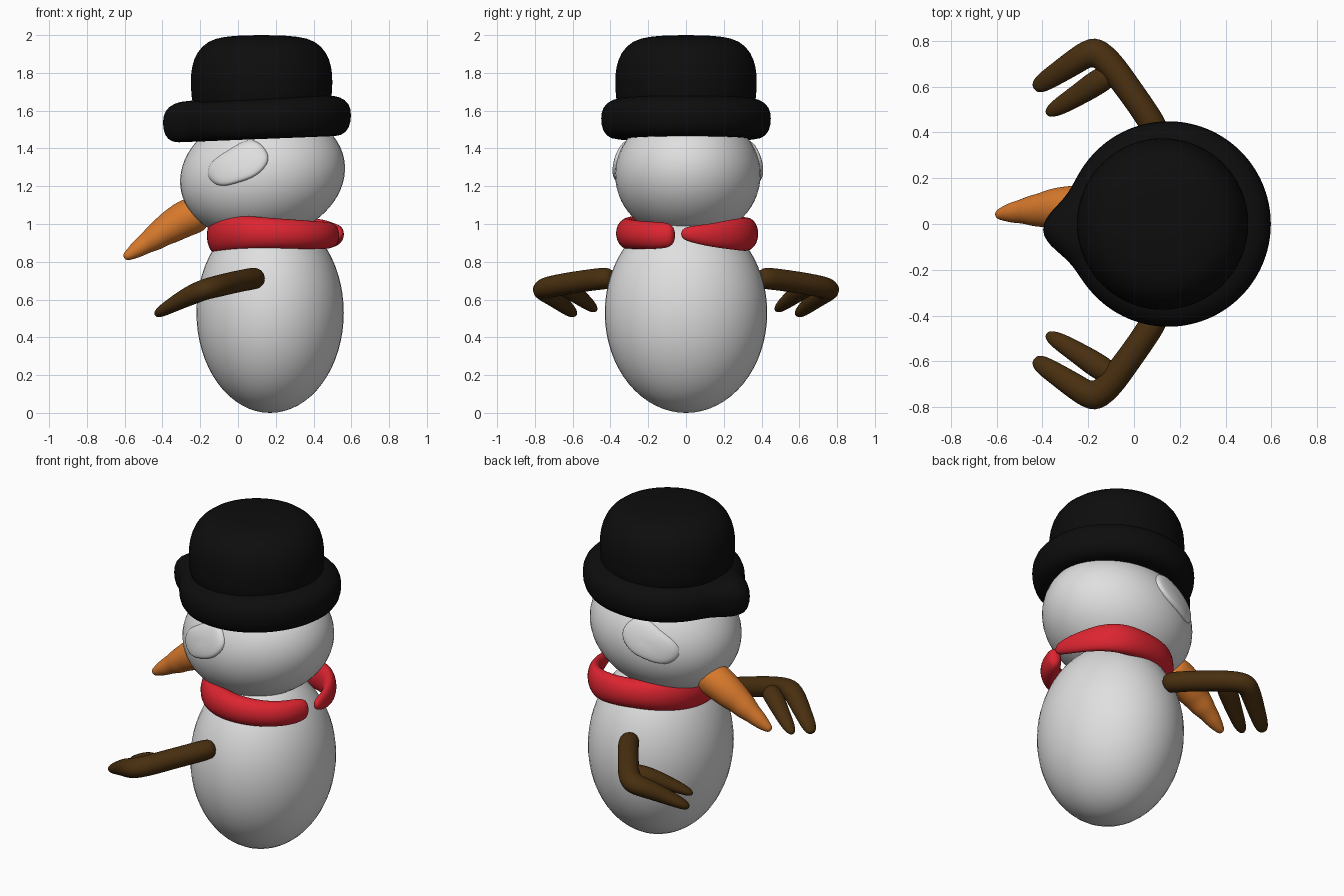
import bpy, bmesh, math
from mathutils import Vector, Matrix

if "Cube" in bpy.data.objects:
    bpy.data.objects.remove(bpy.data.objects["Cube"])


def material(name, rgb):
    m = bpy.data.materials.new(name)
    m.diffuse_color = (*rgb, 1)
    m.use_nodes = True
    m.node_tree.nodes["Principled BSDF"].inputs["Base Color"].default_value = m.diffuse_color
    return m


SNOW = material("snow white", (0.74, 0.74, 0.74))
BLACK = material("hat black", (0.004, 0.004, 0.004))
RED = material("scarf red", (0.72, 0.018, 0.03))
ORANGE = material("carrot orange", (0.68, 0.19, 0.025))
BROWN = material("stick brown", (0.065, 0.028, 0.005))


def finish(bm, name, mat, subsurf=0):
    bmesh.ops.recalc_face_normals(bm, faces=bm.faces)
    for f in bm.faces:
        f.smooth = True
    me = bpy.data.meshes.new(name)
    bm.to_mesh(me)
    bm.free()
    me.materials.append(mat)
    ob = bpy.data.objects.new(name, me)
    bpy.context.collection.objects.link(ob)
    if subsurf:
        mod = ob.modifiers.new("smooth", 'SUBSURF')
        mod.levels = mod.render_levels = subsurf
    return ob


def loft(name, rings, mat, subsurf=2):
    """Skin a list of closed rings and cap both ends."""
    bm = bmesh.new()
    vs = [[bm.verts.new(p) for p in r] for r in rings]
    n = len(vs[0])
    for a, b in zip(vs, vs[1:]):
        for i in range(n):
            j = (i + 1) % n
            bm.faces.new((a[i], a[j], b[j], b[i]))
    bm.faces.new(vs[0])
    bm.faces.new(vs[-1])
    return finish(bm, name, mat, subsurf)


def tube(name, pts, mat, sides=12):
    """Sweep an ellipse along points (x, y, z, half width, half height)."""
    c = [Vector(p[:3]) for p in pts]
    rings = []
    for i, p in enumerate(pts):
        t = Vector()
        if i > 0:
            t += (c[i] - c[i - 1]).normalized()
        if i < len(c) - 1:
            t += (c[i + 1] - c[i]).normalized()
        t.normalize()
        side = t.cross(Vector((0, 0, 1))).normalized()
        up = side.cross(t)
        rings.append([c[i] + side * p[3] * math.cos(a) + up * p[4] * math.sin(a)
                      for a in (2 * math.pi * k / sides for k in range(sides))])
    return loft(name, rings, mat)


def ellipsoid(name, centre, radii, mat, tilt=0.0):
    bm = bmesh.new()
    bmesh.ops.create_uvsphere(bm, u_segments=48, v_segments=32, radius=1)
    bm.transform(Matrix.Translation(centre) @ Matrix.Rotation(tilt, 4, 'Y')
                 @ Matrix.Diagonal((*radii, 1)))
    return finish(bm, name, mat)


# Body and head
HEAD_C, HEAD_R, TILT = Vector((0.13, 0.01, 1.26)), (0.44, 0.385, 0.34), -0.2
ellipsoid("body", (0.17, 0, 0.53), (0.39, 0.43, 0.53), SNOW)
ellipsoid("head", HEAD_C, HEAD_R, SNOW, TILT)


def head_depth(x, z):
    """Half depth of the head at a side-view position."""
    dx, dz = x - HEAD_C.x, z - HEAD_C.z
    u = dx * math.cos(TILT) - dz * math.sin(TILT)
    w = dx * math.sin(TILT) + dz * math.cos(TILT)
    return HEAD_R[1] * math.sqrt(max(0, 1 - (u / HEAD_R[0])**2 - (w / HEAD_R[2])**2))


# Slanted raised eye pads on both sides of the head
EYE = [(-0.17, 1.25), (-0.15, 1.33), (-0.05, 1.39), (0.06, 1.46), (0.13, 1.42),
       (0.18, 1.34), (0.10, 1.25), (0.0, 1.22), (-0.10, 1.19)]
for s, label in ((-1, "right"), (1, "left")):
    rings = []
    for k, off in ((1.05, -0.03), (1.02, 0.008), (0.92, 0.022), (0.6, 0.02), (0.25, 0.018)):
        ring = []
        for x, z in EYE:
            px, pz = 0.005 + (x - 0.005) * k, 1.325 + (z - 1.325) * k
            ring.append((px, HEAD_C.y + s * (head_depth(px, pz) + off), pz))
        rings.append(ring)
    loft("eye_pad_" + label, rings, SNOW)

# Carrot nose with slightly uneven rings
nose = [(-0.17, 0.07, 1.07, 0.10), (-0.27, 0.07, 1.035, 0.103), (-0.33, 0.07, 1.00, 0.094),
        (-0.37, 0.065, 0.975, 0.088), (-0.41, 0.06, 0.95, 0.076), (-0.45, 0.058, 0.92, 0.07),
        (-0.49, 0.055, 0.895, 0.054), (-0.53, 0.05, 0.868, 0.048), (-0.57, 0.045, 0.84, 0.033),
        (-0.605, 0.04, 0.82, 0.018)]
tube("carrot_nose", [(*p, p[3]) for p in nose], ORANGE)

# Scarf, open at the back with one end flaring outward
tube("scarf", [
    (0.515, -0.06, 0.94, 0.03, 0.05), (0.49, -0.11, 0.94, 0.05, 0.075),
    (0.44, -0.21, 0.94, 0.06, 0.075), (0.33, -0.29, 0.945, 0.065, 0.08),
    (0.17, -0.32, 0.95, 0.07, 0.085), (0.02, -0.27, 0.955, 0.07, 0.095),
    (-0.08, -0.15, 0.95, 0.07, 0.11), (-0.11, 0.0, 0.93, 0.07, 0.11),
    (-0.08, 0.15, 0.95, 0.07, 0.11), (0.02, 0.27, 0.955, 0.07, 0.095),
    (0.17, 0.32, 0.95, 0.07, 0.085), (0.34, 0.33, 0.945, 0.06, 0.095),
    (0.45, 0.25, 0.945, 0.045, 0.085), (0.51, 0.14, 0.94, 0.035, 0.065),
    (0.535, 0.05, 0.945, 0.03, 0.05), (0.54, -0.03, 0.95, 0.02, 0.03)], RED)

# Stick arms, each with two fingers
for s, label in ((-1, "right"), (1, "left")):
    arm = [(0.11, 0.38, 0.715, 0.06, 0.06), (0.07, 0.46, 0.71, 0.06, 0.06),
           (-0.03, 0.60, 0.69, 0.06, 0.06), (-0.11, 0.71, 0.67, 0.065, 0.06),
           (-0.175, 0.765, 0.655, 0.075, 0.058), (-0.25, 0.715, 0.625, 0.06, 0.055),
           (-0.34, 0.655, 0.575, 0.05, 0.042), (-0.41, 0.61, 0.535, 0.043, 0.03),
           (-0.435, 0.59, 0.515, 0.02, 0.015)]
    finger = [(-0.08, 0.67, 0.675, 0.05, 0.045), (-0.16, 0.62, 0.655, 0.06, 0.052),
              (-0.25, 0.56, 0.61, 0.048, 0.042), (-0.34, 0.505, 0.565, 0.04, 0.03),
              (-0.385, 0.48, 0.54, 0.018, 0.014)]
    for name, pts in (("arm_", arm), ("finger_", finger)):
        tube(name + label, [(x, s * y, z, a, b) for x, y, z, a, b in pts], BROWN)


# Hat: brim pulled to a soft point at the face side, plus a bowler crown
def brim_radius(a):
    bump = math.exp(-((math.degrees(a) - 183) / 14)**2)
    return 0.452 + 0.03 * math.cos(a) + 0.105 * bump


ANGLES = [2 * math.pi * k / 64 for k in range(64)]
brim = []
for inset, z in ((0.25, 1.46), (0.12, 1.45), (0.05, 1.45), (0.01, 1.49), (0.0, 1.56),
                 (0.01, 1.62), (0.06, 1.66), (0.13, 1.67), (0.25, 1.67)):
    ring = []
    for a in ANGLES:
        r = brim_radius(a) - inset
        x = 0.12 + r * math.cos(a)
        ring.append((x, r * math.sin(a), z + 0.04 * (x - 0.15)))
    brim.append(ring)
loft("hat_brim", brim, BLACK, 1)

crown = [(0.36, 1.58), (0.37, 1.66), (0.377, 1.75), (0.372, 1.83), (0.345, 1.91),
         (0.285, 1.97), (0.20, 1.993), (0.08, 2.0)]
loft("hat_crown", [[(0.125 + r * math.cos(a), r * math.sin(a), z) for a in ANGLES]
                   for r, z in crown], BLACK, 1)
